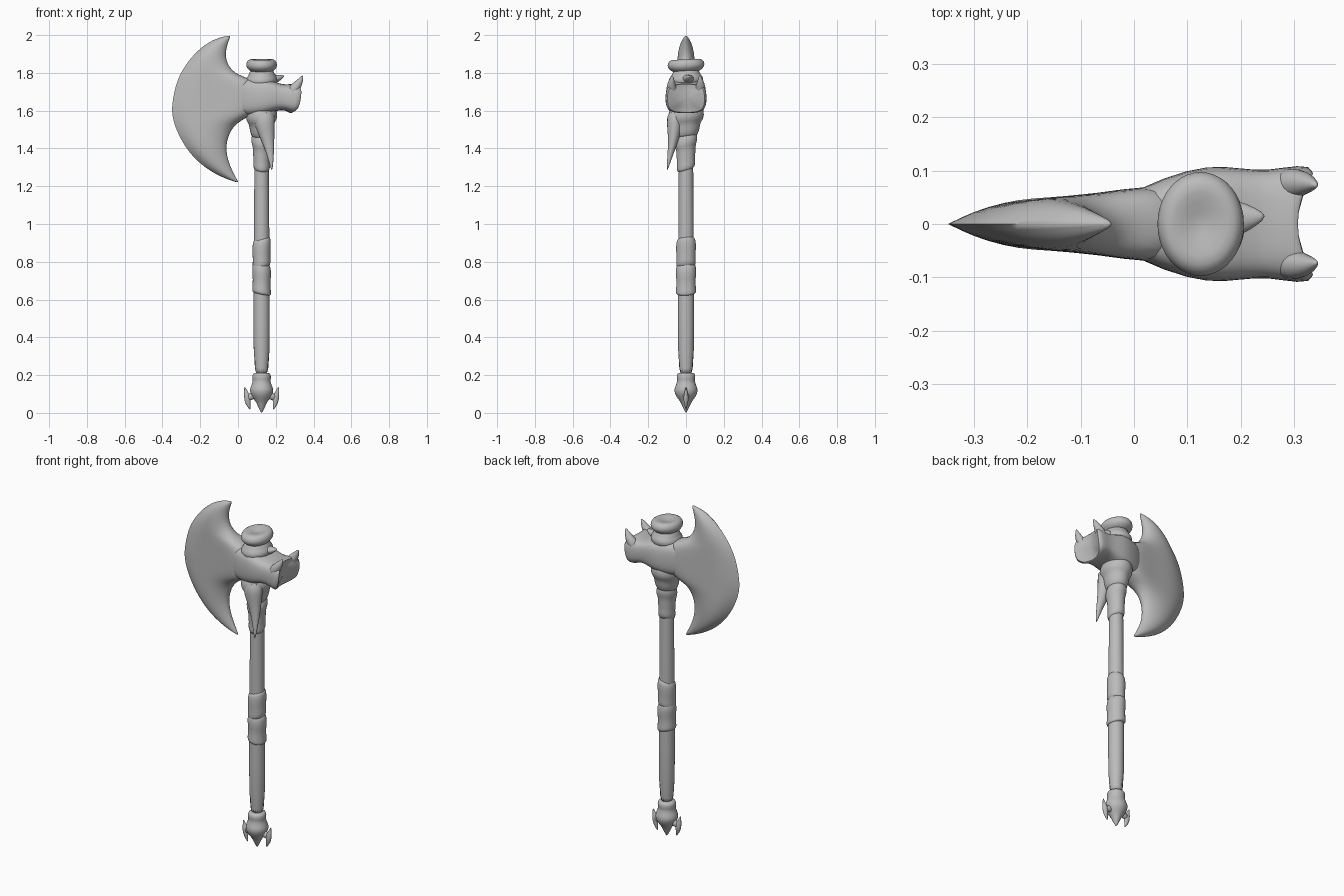
import bpy, bmesh, math
from mathutils import Vector

if "Cube" in bpy.data.objects:
    bpy.data.objects.remove(bpy.data.objects["Cube"])

GREY = (0.5, 0.5, 0.5, 1)
stone = bpy.data.materials.new("plain grey")
stone.use_nodes = True
stone.diffuse_color = GREY
stone.node_tree.nodes["Principled BSDF"].inputs["Base Color"].default_value = GREY

AXIS = 0.125  # x of the shaft


def loft(name, rings, levels=1, sharp=()):
    """Skin a list of equal rings; sharp lists ring indices creased lengthwise."""
    bm = bmesh.new()
    crease = bm.edges.layers.float.new("crease_edge")
    rows = [[bm.verts.new(p) for p in ring] for ring in rings]
    n = len(rows[0])
    for a, b in zip(rows, rows[1:]):
        for i in range(n):
            j = (i + 1) % n
            bm.faces.new((a[i], a[j], b[j], b[i]))
        for i in sharp:
            bm.edges.get((a[i], b[i]))[crease] = 1
    bm.faces.new(rows[0][::-1])
    bm.faces.new(rows[-1])
    bmesh.ops.recalc_face_normals(bm, faces=bm.faces)
    mesh = bpy.data.meshes.new(name)
    bm.to_mesh(mesh)
    bm.free()
    mesh.materials.append(stone)
    obj = bpy.data.objects.new(name, mesh)
    bpy.context.collection.objects.link(obj)
    if levels:
        sub = obj.modifiers.new("smooth", "SUBSURF")
        sub.levels = sub.render_levels = levels
    bpy.ops.object.select_all(action="DESELECT")
    obj.select_set(True)
    bpy.context.view_layer.objects.active = obj
    bpy.ops.object.shade_smooth_by_angle(angle=math.radians(70))
    return obj


def turned(name, profile, depth=1.0, lean=(0, 0), n=20):
    """Round part on the shaft axis from (radius, z); lean tilts its bands."""
    rings = []
    for r, z in profile:
        ring = []
        for k in range(n):
            a = math.tau * k / n
            x, y = r * math.cos(a), r * depth * math.sin(a)
            ring.append((AXIS + x, y, z + lean[0] * x + lean[1] * y))
        rings.append(ring)
    return loft(name, rings)


def spike(name, path, flat=1.0, n=10):
    """Tapered horn along (x, y, z, radius); flat squeezes it in y."""
    pts = [Vector(p[:3]) for p in path]
    rings = []
    for i, p in enumerate(path):
        d = (pts[min(i + 1, len(pts) - 1)] - pts[max(i - 1, 0)]).normalized()
        side = d.cross(Vector((0, 1, 0))).normalized()
        up = side.cross(d)
        rings.append([pts[i] + p[3] * (side * math.cos(a) + up * flat * math.sin(a))
                      for a in (math.tau * k / n for k in range(n))])
    return loft(name, rings)


# Shaft
turned("shaft", [(0.043, 0.15), (0.044, 0.5), (0.042, 0.9), (0.038, 1.35), (0.037, 1.8)])

# Crescent blade: outer x, z, inner x, z, thickness factor, inner edge factor
STATIONS = [
    (0.003, 1.217, 0.003, 1.221, 0.05, 0.4), (-0.07, 1.24, -0.03, 1.28, 0.45, 0.4),
    (-0.17, 1.292, -0.06, 1.36, 0.8, 0.4), (-0.26, 1.375, -0.06, 1.45, 1, 0.4),
    (-0.32, 1.48, -0.01, 1.54, 1, 0.5), (-0.347, 1.56, 0.10, 1.58, 1, 0.9),
    (-0.352, 1.63, 0.13, 1.67, 1, 0.9), (-0.325, 1.76, 0.10, 1.765, 1, 0.9),
    (-0.28, 1.84, 0.0, 1.785, 1, 0.5), (-0.22, 1.915, -0.055, 1.84, 0.95, 0.4),
    (-0.13, 1.982, -0.07, 1.91, 0.7, 0.4), (-0.037, 2.0, -0.04, 1.995, 0.08, 0.4)]


def thickness(x):
    return 0.048 + 0.012 * max(0, x + 0.28) + 0.3 * max(0, x + 0.05)


blade_rings = []
for ox, oz, ix, iz, fat, edge in STATIONS:
    half = []
    for t, f in ((0.2, 0.95), (0.6, 1.05), (1, edge)):
        x = ox + (ix - ox) * t
        half.append((x, fat * f * thickness(x), oz + (iz - oz) * t))
    blade_rings.append([(ox, 0, oz)] + half + [(x, -y, z) for x, y, z in half[::-1]])
loft("blade", blade_rings, 2, sharp=(0,))

# Head block with a hollowed, flared back: x, middle z, half height, half width, bow
head_rings = []
for x, zc, hz, hy, bow in [(-0.04, 1.67, 0.085, 0.045, 0), (0.06, 1.67, 0.1, 0.09, 0),
                           (0.14, 1.675, 0.1, 0.112, 0), (0.20, 1.675, 0.075, 0.105, 0),
                           (0.25, 1.67, 0.066, 0.1, 0), (0.285, 1.665, 0.08, 0.113, 0.025),
                           (0.295, 1.665, 0.08, 0.105, 0.05), (0.29, 1.665, 0.05, 0.06, 0.02)]:
    ring = []
    for k in range(20):
        c, s = math.cos(math.tau * k / 20), math.sin(math.tau * k / 20)
        u = math.copysign(abs(c) ** 0.6, c)
        v = math.copysign(abs(s) ** 0.6, s)
        ring.append((x + bow * u * u + (0.15 * hz * v if bow else 0), hy * u, zc + hz * v))
    head_rings.append(ring)
loft("head_block", head_rings)
for side, label in ((1, "back"), (-1, "front")):
    spike(label + "_poll_horn", [(0.275, 0.07 * side, 1.68, 0.035),
                                 (0.305, 0.078 * side, 1.725, 0.03),
                                 (0.332, 0.076 * side, 1.76, 0.016),
                                 (0.343, 0.072 * side, 1.787, 0.003)])

# Cap and bindings above the head
turned("top_binding", [(0.06, 1.72), (0.085, 1.745), (0.085, 1.775), (0.066, 1.79),
                       (0.062, 1.83)], 1.1, (0.04, 0.05))
turned("top_knob", [(0.05, 1.80), (0.068, 1.815), (0.083, 1.83), (0.083, 1.855),
                    (0.066, 1.876), (0.035, 1.868), (0.008, 1.86)], 1.2, (0, 0.04))
spike("binding_barb", [(0.17, 0.01, 1.765, 0.03), (0.21, 0.012, 1.77, 0.022),
                       (0.247, 0.015, 1.785, 0.003)], 1.4)

# Socket and bindings below the head
turned("socket", [(0.07, 1.64), (0.085, 1.585), (0.083, 1.55), (0.066, 1.53),
                  (0.064, 1.50), (0.055, 1.47), (0.045, 1.455)], 1.15, (0.05, 0.1))
turned("lower_binding", [(0.04, 1.50), (0.055, 1.46), (0.056, 1.425), (0.046, 1.405),
                         (0.046, 1.36), (0.043, 1.34), (0.046, 1.30), (0.038, 1.28)],
       1.1, (-0.1, 0.3))
spike("hanging_fang", [(0.135, -0.05, 1.60, 0.065), (0.14, -0.06, 1.53, 0.058),
                       (0.158, -0.065, 1.45, 0.037), (0.172, -0.083, 1.37, 0.02),
                       (0.18, -0.101, 1.28, 0.003)], 0.8)

# Grip wraps
turned("upper_grip_wrap", [(0.04, 0.93), (0.048, 0.91), (0.05, 0.87), (0.046, 0.82),
                           (0.05, 0.785), (0.04, 0.76)], 1.08, (0.25, 0.1))
turned("lower_grip_wrap", [(0.04, 0.80), (0.05, 0.775), (0.051, 0.73), (0.046, 0.70),
                           (0.05, 0.65), (0.051, 0.635), (0.04, 0.625)], 1.08, (-0.2, 0.05))

# Pommel with a middle point and a claw on each side
turned("pommel", [(0.042, 0.215), (0.05, 0.20), (0.05, 0.18), (0.046, 0.165), (0.06, 0.135),
                  (0.064, 0.115), (0.052, 0.085), (0.03, 0.06), (0.018, 0.03), (0.002, 0.0)])
for side, label in ((1, "left"), (-1, "right")):
    spike(label + "_claw", [(AXIS + side * dx, 0, z, r) for dx, z, r in
                            ((0.09, 0.14, 0.002), (0.083, 0.11, 0.011), (0.074, 0.08, 0.02),
                             (0.074, 0.05, 0.014), (0.06, 0.015, 0.002))], 0.8)
    spike(label + "_claw_root", [(AXIS + side * dx, 0, z, r) for dx, z, r in
                                 ((0.03, 0.1, 0.025), (0.06, 0.085, 0.02),
                                  (0.078, 0.075, 0.012))], 0.8)
